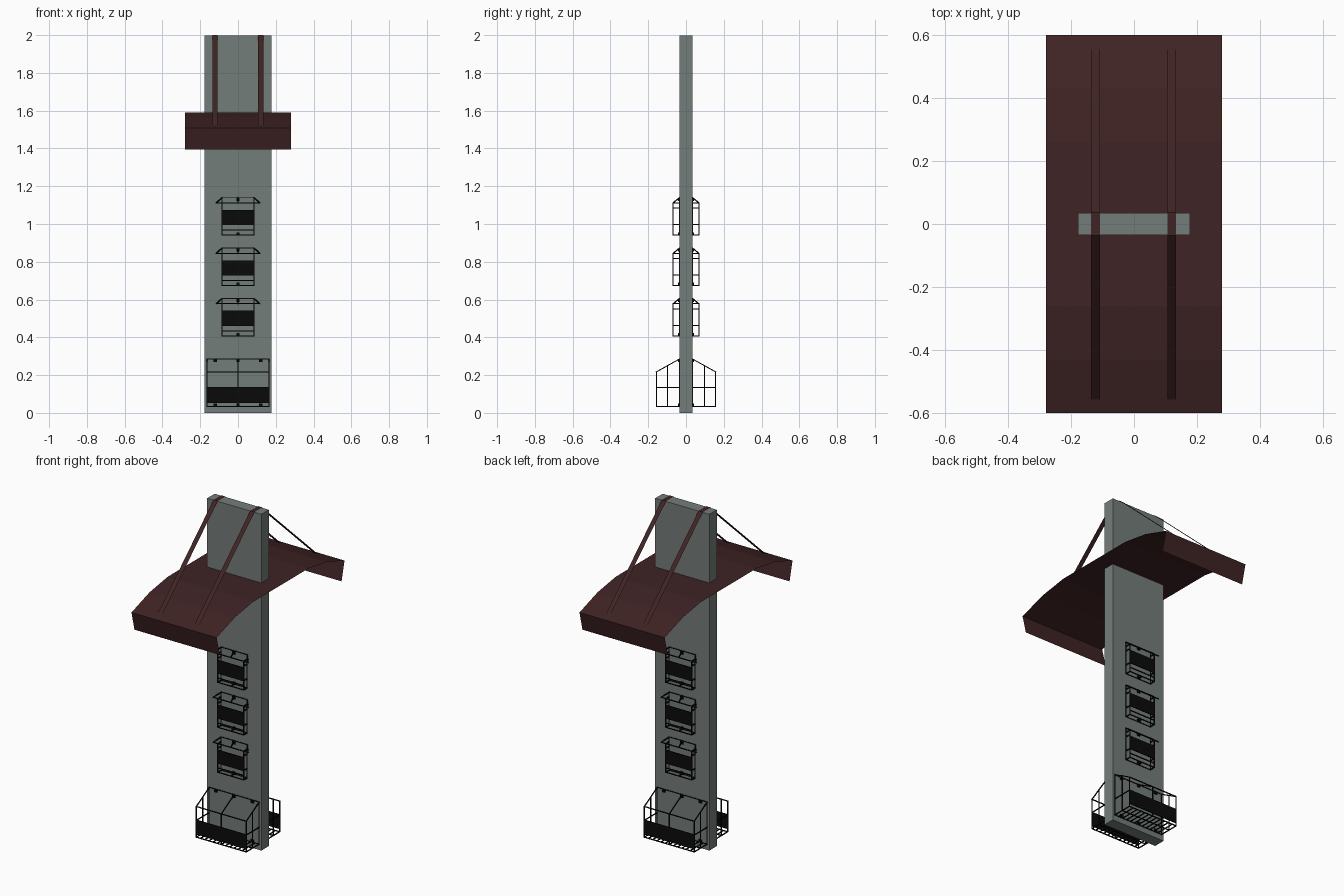
import bpy, bmesh, math
from mathutils import Vector, Matrix

cube = bpy.data.objects.get("Cube")
if cube:
    bpy.data.objects.remove(cube, do_unlink=True)


def material(name, rgb):
    m = bpy.data.materials.new(name)
    m.use_nodes = True
    m.diffuse_color = (*rgb, 1)
    m.node_tree.nodes["Principled BSDF"].inputs["Base Color"].default_value = (*rgb, 1)
    return m


STONE = material("grey green stone", (0.175, 0.205, 0.195))
BROWN = material("dark red brown", (0.05, 0.017, 0.018))
BLACK = material("black metal", (0.003, 0.003, 0.003))


def finish(name, bm, mat):
    mesh = bpy.data.meshes.new(name)
    bm.to_mesh(mesh)
    bm.free()
    mesh.materials.append(mat)
    ob = bpy.data.objects.new(name, mesh)
    bpy.context.collection.objects.link(ob)
    return ob


def box(bm, lo, hi):
    lo, hi = Vector(lo), Vector(hi)
    mat = Matrix.Translation((lo + hi) / 2) @ Matrix.Diagonal((*(hi - lo), 1))
    bmesh.ops.create_cube(bm, size=1, matrix=mat)


def rod(bm, a, b, w=0.005):
    a, b = Vector(a), Vector(b)
    d = b - a
    turn = d.to_track_quat('Z', 'Y').to_matrix().to_4x4()
    mat = Matrix.Translation((a + b) / 2) @ turn @ Matrix.Diagonal((w, w, d.length + w, 1))
    bmesh.ops.create_cube(bm, size=1, matrix=mat)


def path(bm, points):
    for a, b in zip(points, points[1:]):
        rod(bm, a, b)


def ribbon(bm, profile, x0, x1):
    """Sheet swept across x along a (y, z) profile."""
    rows = [(bm.verts.new((x0, y, z)), bm.verts.new((x1, y, z))) for y, z in profile]
    for (a, b), (c, d) in zip(rows, rows[1:]):
        bm.faces.new((a, b, d, c))


def mirrored(half):
    return [(-y, z) for y, z in half] + [(y, z) for y, z in reversed(half)]


# Pillar
bm = bmesh.new()
box(bm, (-0.178, -0.035, 0), (0.178, 0.035, 1.998))
finish("pillar", bm, STONE)

# Bent canopy sheet with inward lips
bm = bmesh.new()
ribbon(bm, mirrored([(0.572, 1.395), (0.6, 1.508), (0.43, 1.563), (0.26, 1.59)]), -0.28, 0.28)
finish("canopy", bm, BROWN)

# Flat straps running over the pillar top
for side, x in (("right", -0.122), ("left", 0.12)):
    bm = bmesh.new()
    ribbon(bm, mirrored([(0.557, 1.525), (0.036, 2.0)]), x - 0.014, x + 0.014)
    finish(side + "_strap", bm, BROWN)

WALL = -0.035


def clips(bm, xs, z0, z1):
    for x in xs:
        for z in (z0, z1):
            box(bm, (x - 0.009, WALL - 0.008, z - 0.008), (x + 0.009, WALL, z + 0.008))


def large_cage():
    bm = bmesh.new()
    w, out, mid = 0.164, -0.157, -0.098
    low, rail, eave, top = 0.035, 0.135, 0.217, 0.285
    # Bent frames and side bars
    for x in (-w, 0, w):
        path(bm, [(x, WALL, low), (x, out, low), (x, out, eave), (x, WALL, top)])
    for x in (-w, w):
        rod(bm, (x, WALL, low), (x, WALL, top))
        rod(bm, (x, mid, low), (x, mid, (eave + top) / 2))
        rod(bm, (x, WALL, rail), (x, out, rail))
    # Long rails
    for y, z in ((WALL, low), (out, low), (out, rail), (out, eave), (WALL, top), (mid, low)):
        rod(bm, (-w, y, z), (w, y, z))
    # Floor slats
    for i in range(1, 12):
        x = -w + 2 * w * i / 12
        rod(bm, (x, WALL, low), (x, out, low))
    # Front panel
    box(bm, (-w, out - 0.003, 0.052), (w, out + 0.003, 0.138))
    clips(bm, (-0.12, 0, 0.12), low + 0.008, top - 0.008)
    return bm


def small_cage(base):
    bm = bmesh.new()
    w, out, flare = 0.085, -0.068, 0.115
    low, eave, top = base, base + 0.17, base + 0.197
    # Frame corners and side bars
    for x in (-w, w):
        rod(bm, (x, WALL, low), (x, WALL, top))
        rod(bm, (x, out, low), (x, out, eave))
        for h in (0, 0.055, 0.142, 0.17):
            rod(bm, (x, WALL, low + h), (x, out, low + h))
        rod(bm, (x, WALL, top), (math.copysign(flare, x), out, eave))
    # Long rails
    for y, z in ((WALL, low), (out, low), (out, low + 0.026), (WALL, top)):
        rod(bm, (-w, y, z), (w, y, z))
    rod(bm, (-flare, out, eave), (flare, out, eave))
    # Floor and roof bars
    rod(bm, (0, WALL, low), (0, out, low))
    rod(bm, (0, WALL, top), (0, out, eave))
    # Front panel
    box(bm, (-w, out - 0.003, base + 0.053), (w, out + 0.003, base + 0.133))
    clips(bm, (0,), low + 0.006, top - 0.01)
    return bm


# Cages on both faces of the pillar
for face, angle in (("front", 0), ("back", math.pi)):
    cages = [finish(face + "_large_cage", large_cage(), BLACK)]
    for i in range(3):
        cages.append(finish(f"{face}_small_cage_{i + 1}", small_cage(0.408 + 0.267 * i), BLACK))
    for ob in cages:
        ob.rotation_euler.z = angle
